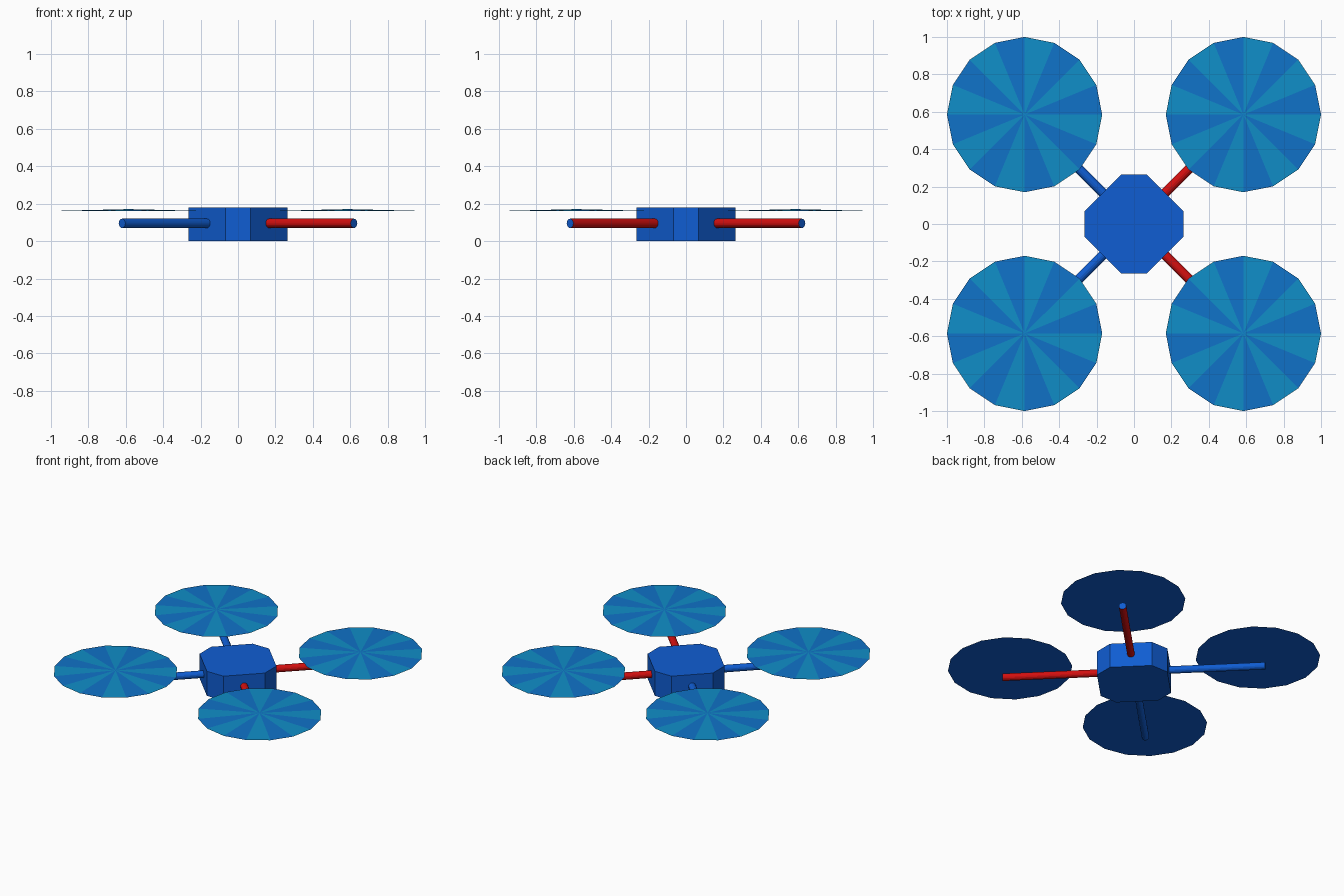
import bpy, bmesh, math
from mathutils import Vector

if "Cube" in bpy.data.objects:
    bpy.data.objects.remove(bpy.data.objects["Cube"])


def material(name, rgb):
    m = bpy.data.materials.new(name)
    m.diffuse_color = (*rgb, 1)
    m.use_nodes = True
    m.node_tree.nodes["Principled BSDF"].inputs["Base Color"].default_value = m.diffuse_color
    return m


BLUE = material("blue", (0.005, 0.11, 0.65))
RED = material("red", (0.65, 0.005, 0.005))
DISC_BLUE = material("disc_blue", (0.005, 0.17, 0.58))
DISC_TEAL = material("disc_teal", (0.005, 0.27, 0.58))


def finish(bm, name, mats):
    bmesh.ops.recalc_face_normals(bm, faces=bm.faces)
    me = bpy.data.meshes.new(name)
    bm.to_mesh(me)
    bm.free()
    for m in mats:
        me.materials.append(m)
    ob = bpy.data.objects.new(name, me)
    bpy.context.collection.objects.link(ob)
    return ob


# Body: square block with large chamfered corners
a, b, height = 0.265, 0.067, 0.18
outline = [(a, -b), (a, b), (b, a), (-b, a), (-a, b), (-a, -b), (-b, -a), (b, -a)]
bm = bmesh.new()
base = bm.faces.new([bm.verts.new((x, y, 0)) for x, y in outline])
top = bmesh.ops.extrude_face_region(bm, geom=[base], use_keep_orig=True)["geom"]
bmesh.ops.translate(bm, vec=(0, 0, height),
                    verts=[v for v in top if isinstance(v, bmesh.types.BMVert)])
finish(bm, "body", [BLUE])


# Arm: diagonal tube with a blue end cap
def arm(name, sx, sy, mat):
    bm = bmesh.new()
    start, end = Vector((sx * 0.15, sy * 0.15, 0.095)), Vector((sx * 0.62, sy * 0.62, 0.095))
    axis = end - start
    bmesh.ops.create_cone(bm, cap_ends=True, segments=16, radius1=0.025,
                          radius2=0.025, depth=axis.length)
    rot = axis.to_track_quat('Z', 'Y').to_matrix()
    bmesh.ops.rotate(bm, matrix=rot, verts=bm.verts)
    bmesh.ops.translate(bm, vec=(start + end) / 2, verts=bm.verts)
    for f in bm.faces:
        f.material_index = 1 if len(f.verts) > 4 else 0
    finish(bm, name, [mat, BLUE])


# Rotor disc: very shallow 16-sided cone, striped above and plain below
def rotor(name, cx, cy, r=0.415, n=16):
    bm = bmesh.new()
    rim = [bm.verts.new((cx + r * math.cos(2 * math.pi * i / n),
                         cy + r * math.sin(2 * math.pi * i / n), 0.161)) for i in range(n)]
    apex = bm.verts.new((cx, cy, 0.171))
    for i in range(n):
        f = bm.faces.new((rim[i], rim[(i + 1) % n], apex))
        f.material_index = i % 2
    under = bm.faces.new(rim[::-1])
    under.material_index = 2
    finish(bm, name, [DISC_BLUE, DISC_TEAL, BLUE])


for sx, side in ((-1, "left"), (1, "right")):
    for sy, end in ((-1, "front"), (1, "back")):
        arm(f"{end}_{side}_arm", sx, sy, RED if sx > 0 else BLUE)
        rotor(f"{end}_{side}_rotor_disc", sx * 0.585, sy * 0.585)
